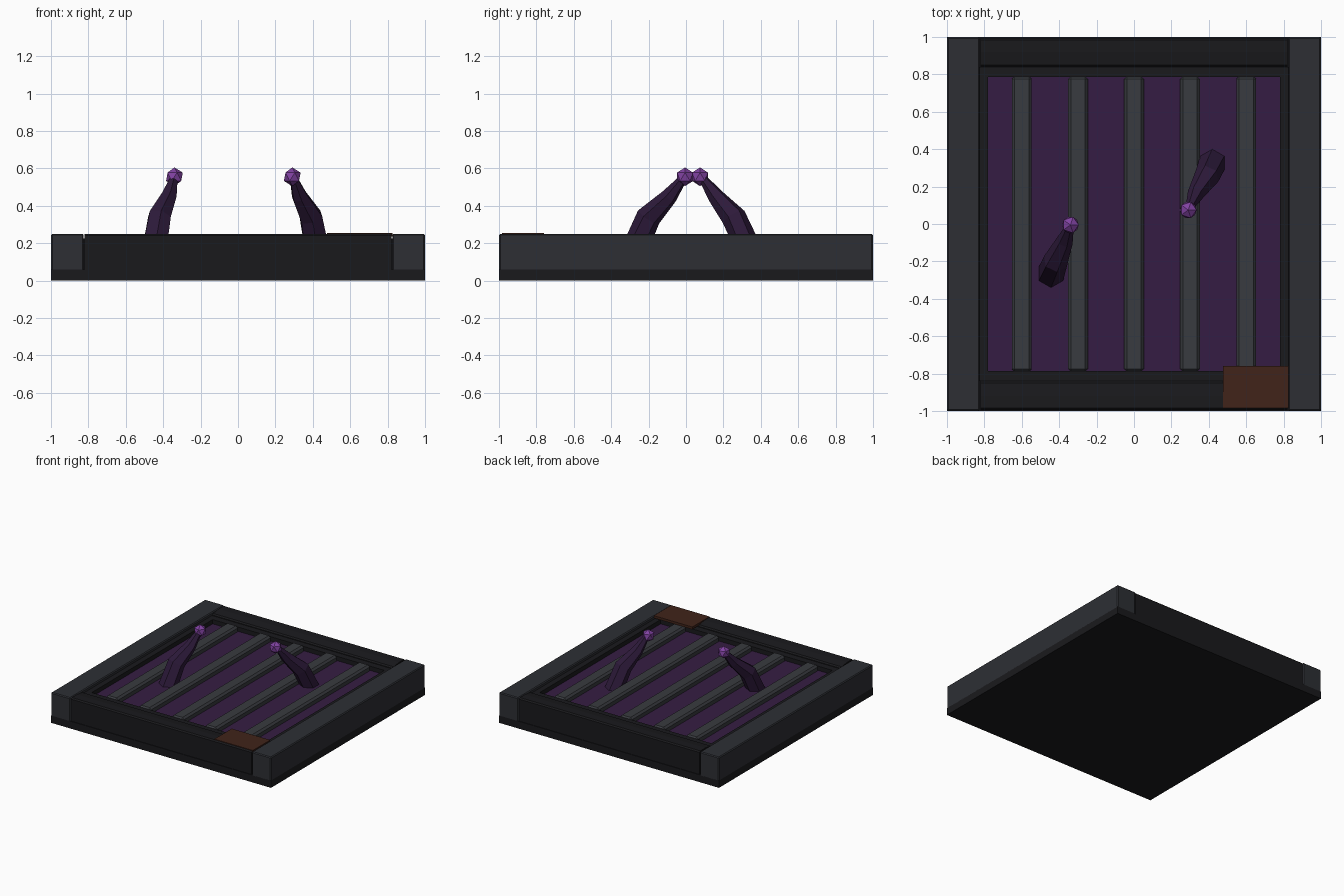
import bpy, bmesh, math
from mathutils import Vector

if "Cube" in bpy.data.objects:
    bpy.data.objects.remove(bpy.data.objects["Cube"])


def material(name, rgb):
    m = bpy.data.materials.new(name)
    m.diffuse_color = (*rgb, 1)
    m.use_nodes = True
    m.node_tree.nodes["Principled BSDF"].inputs["Base Color"].default_value = m.diffuse_color
    return m


IRON = material("dark_iron", (0.026, 0.028, 0.034))
BLACK = material("black_iron", (0.010, 0.010, 0.012))
BAR = material("bar_iron", (0.040, 0.043, 0.050))
PURPLE = material("purple_floor", (0.036, 0.012, 0.056))
FLESH = material("tentacle_purple", (0.026, 0.010, 0.042))
GLOW = material("tip_purple", (0.22, 0.055, 0.36))
RUST = material("rust", (0.052, 0.017, 0.010))


def finish(name, bm, mat):
    bmesh.ops.recalc_face_normals(bm, faces=bm.faces)
    me = bpy.data.meshes.new(name)
    bm.to_mesh(me)
    bm.free()
    me.materials.append(mat)
    ob = bpy.data.objects.new(name, me)
    bpy.context.collection.objects.link(ob)
    return ob


def box(name, lo, hi, mat, bevel=0.0):
    lo, hi = Vector(lo), Vector(hi)
    bm = bmesh.new()
    bmesh.ops.create_cube(bm, size=1)
    for v in bm.verts:
        v.co = Vector(c * s for c, s in zip(v.co, hi - lo)) + (lo + hi) / 2
    if bevel:
        bmesh.ops.bevel(bm, geom=bm.edges[:], offset=bevel, segments=1,
                        affect='EDGES', profile=0.5)
    return finish(name, bm, mat)


def beam(name, half_length, profile, side, mat):
    """Extrude a y-z profile along x, flipped to the front or back."""
    bm = bmesh.new()
    face = bm.faces.new([bm.verts.new((-half_length, side * y, z)) for y, z in profile])
    new = bmesh.ops.extrude_face_region(bm, geom=[face])["geom"]
    bmesh.ops.translate(bm, vec=(2 * half_length, 0, 0),
                        verts=[g for g in new if isinstance(g, bmesh.types.BMVert)])
    return finish(name, bm, mat)


def tentacle(name, path, radii, tip):
    """Six-sided tapering tube with a faceted ball on the end."""
    pts = [Vector(p) for p in path]
    bm = bmesh.new()
    rings = []
    for i, (p, r) in enumerate(zip(pts, radii)):
        t = (pts[min(i + 1, len(pts) - 1)] - pts[max(i - 1, 0)]).normalized()
        if i == 0:
            t = Vector((0, 0, 1))
        u = Vector((0, 1, 0)).cross(t).normalized()
        w = t.cross(u)
        rings.append([bm.verts.new(p + r * (math.cos(a) * u + math.sin(a) * w))
                      for a in (k * math.pi / 3 + math.pi / 6 for k in range(6))])
    for a, b in zip(rings, rings[1:]):
        for k in range(6):
            n = (k + 1) % 6
            bm.faces.new((a[k], a[n], b[n], b[k]))
    bm.faces.new(rings[0])
    bm.faces.new(rings[-1])
    finish(name, bm, FLESH)
    bm = bmesh.new()
    bmesh.ops.create_icosphere(bm, subdivisions=1, radius=0.05)
    bmesh.ops.translate(bm, vec=tip, verts=bm.verts[:])
    finish(name + "_tip", bm, GLOW)


# base slab and glowing floor
box("base_slab", (-1, -1, 0), (1, 1, 0.06), BLACK)
box("pit_floor", (-0.80, -0.80, 0.05), (0.80, 0.80, 0.19), PURPLE)

# outer frame and inner lips
profile = [(0.84, 0.05), (0.995, 0.05), (0.995, 0.24), (0.985, 0.25),
           (0.92, 0.25), (0.85, 0.24), (0.84, 0.23)]
for side, label in ((-1, "left"), (1, "right")):
    a, b = sorted((side * 0.825, side * 1.0))
    box(f"{label}_frame_beam", (a, -1, 0.05), (b, 1, 0.25), IRON, 0.007)
    a, b = sorted((side * 0.78, side * 0.83))
    box(f"{label}_inner_lip", (a, -0.84, 0.05), (b, 0.84, 0.225), BLACK)
for side, label in ((-1, "front"), (1, "back")):
    beam(f"{label}_frame_beam", 0.82, profile, side, BLACK)
    a, b = sorted((side * 0.785, side * 0.845))
    box(f"{label}_inner_lip", (-0.78, a, 0.05), (0.78, b, 0.225), BLACK)

# grate bars
for i in range(5):
    x = -0.6 + 0.3 * i
    box(f"grate_bar_{i + 1}", (x - 0.053, -0.79, 0.16), (x + 0.053, 0.79, 0.236), BAR, 0.015)

# rusty corner patch
box("rust_patch", (0.475, -0.985, 0.235), (0.825, -0.76, 0.255), RUST)

# tentacles reaching up through the grate
radii = (0.075, 0.067, 0.045, 0.024)
tentacle("left_tentacle",
         [(-0.445, -0.27, 0.18), (-0.42, -0.20, 0.34), (-0.37, -0.09, 0.45), (-0.345, -0.02, 0.54)],
         radii, (-0.34, -0.005, 0.555))
tentacle("right_tentacle",
         [(0.42, 0.33, 0.18), (0.39, 0.255, 0.34), (0.33, 0.16, 0.45), (0.30, 0.095, 0.54)],
         radii, (0.29, 0.075, 0.555))
